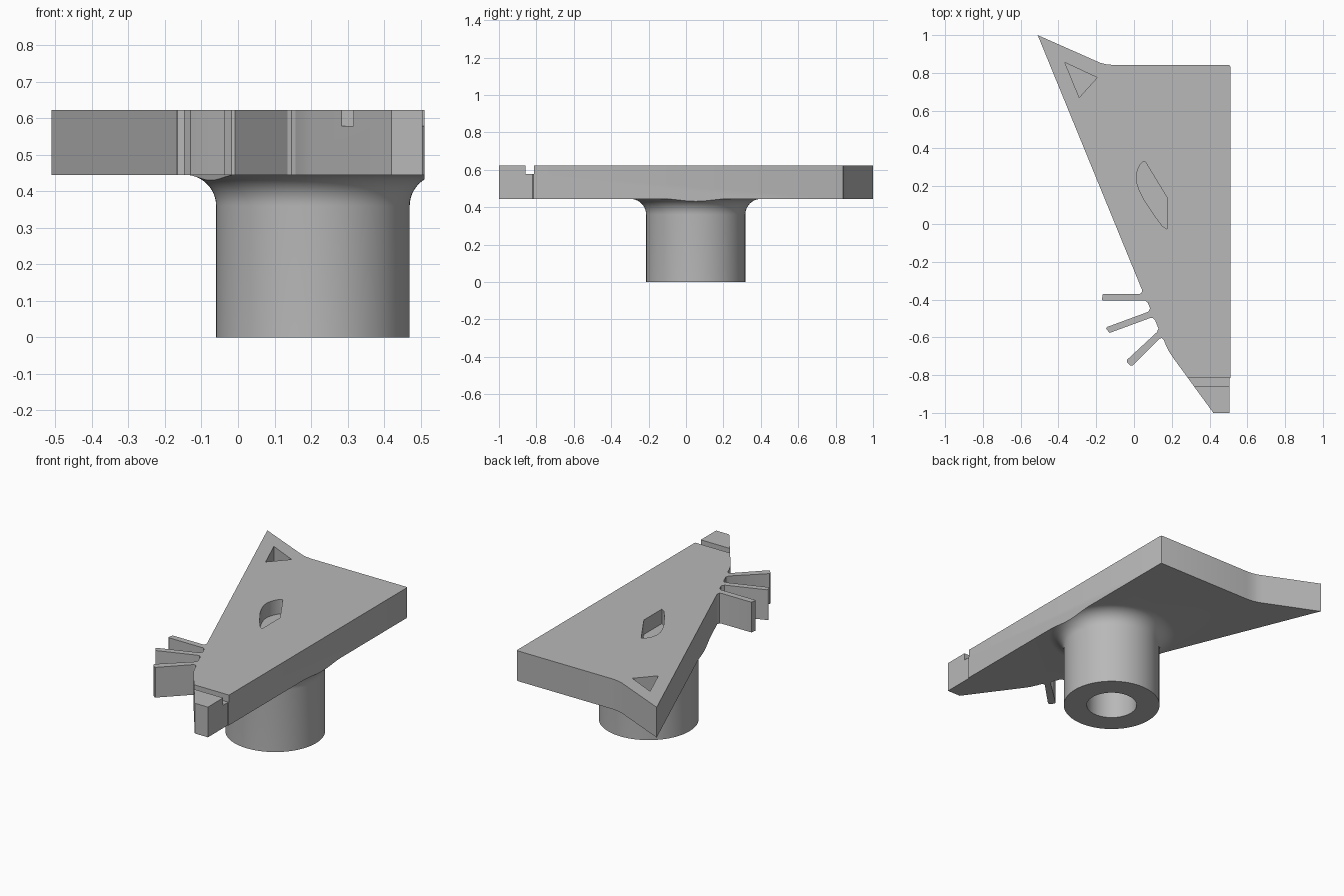
import bpy, bmesh, math

cube = bpy.data.objects.get("Cube")
if cube:
    bpy.data.objects.remove(cube, do_unlink=True)

grey = bpy.data.materials.new("plain grey")
grey.use_nodes = True
COLOUR = (0.48, 0.48, 0.48, 1)
grey.diffuse_color = COLOUR
grey.node_tree.nodes["Principled BSDF"].inputs["Base Color"].default_value = COLOUR

BOTTOM, TOP = 0.445, 0.622      # plate heights
CX, CY = 0.205, 0.052           # stem axis


def finish(bm, name):
    bmesh.ops.recalc_face_normals(bm, faces=bm.faces)
    mesh = bpy.data.meshes.new(name)
    bm.to_mesh(mesh)
    bm.free()
    mesh.materials.append(grey)
    obj = bpy.data.objects.new(name, mesh)
    bpy.context.collection.objects.link(obj)
    return obj


def prism(name, points, low, high):
    bm = bmesh.new()
    face = bm.faces.new([bm.verts.new((x, y, low)) for x, y in points])
    grown = bmesh.ops.extrude_face_region(bm, geom=[face])["geom"]
    verts = [v for v in grown if isinstance(v, bmesh.types.BMVert)]
    bmesh.ops.translate(bm, verts=verts, vec=(0, 0, high - low))
    return finish(bm, name)


def rectangle(x0, x1, y0, y1):
    return [(x0, y0), (x1, y0), (x1, y1), (x0, y1)]


def lathe(name, profile, steps=72):
    """Closed solid of revolution about the stem axis from (radius, z) points."""
    bm = bmesh.new()
    rings = []
    for r, z in profile:
        rings.append([bm.verts.new((CX + r * math.cos(math.tau * i / steps),
                                    CY + r * math.sin(math.tau * i / steps), z))
                      for i in range(steps)])
    for a, b in zip(rings, rings[1:]):
        for i in range(steps):
            j = (i + 1) % steps
            bm.faces.new((a[i], a[j], b[j], b[i]))
    bm.faces.new(rings[0])
    bm.faces.new(rings[-1])
    return finish(bm, name)


def combine(target, tool, operation):
    mod = target.modifiers.new(operation, "BOOLEAN")
    mod.operation, mod.object, mod.solver = operation, tool, "EXACT"
    bpy.context.view_layer.objects.active = target
    bpy.ops.object.modifier_apply(modifier=mod.name)
    bpy.data.objects.remove(tool, do_unlink=True)


# Outline of the head: ear, back, nose, then three whiskers
ear_and_back = [(-0.51, 1.0), (-0.205, 0.865), (-0.18, 0.854), (-0.15, 0.846), (-0.11, 0.842),
                (0.5, 0.842), (0.507, 0.839), (0.51, 0.832)]
nose = [(0.51, -0.815), (0.505, -0.82), (0.505, -1.0), (0.42, -1.0),
        (0.205, -0.705), (0.185, -0.675), (0.168, -0.64), (0.157, -0.612), (0.147, -0.604)]
whiskers = [(0.135, -0.607), (-0.008, -0.75), (-0.018, -0.75), (-0.038, -0.73), (-0.038, -0.72),
            (0.122, -0.572), (0.129, -0.553), (0.112, -0.51), (0.1, -0.497), (0.082, -0.499),
            (-0.13, -0.577), (-0.148, -0.553), (-0.142, -0.545), (0.075, -0.465), (0.085, -0.447),
            (0.073, -0.417), (0.06, -0.405), (-0.165, -0.405), (-0.17, -0.4), (-0.165, -0.37),
            (0.03, -0.37), (0.04, -0.366), (0.043, -0.35)]
outline = ear_and_back + nose + whiskers

# Stem with a flared shoulder, trimmed to the outline together with the plate
FLARE, RADIUS = 0.085, 0.265
stem_profile = [(RADIUS, 0)]
for i in range(13):
    a = math.pi / 2 * i / 12
    stem_profile.append((RADIUS + FLARE * (1 - math.cos(a)), BOTTOM - FLARE * (1 - math.sin(a))))
stem_profile.append((RADIUS + FLARE, BOTTOM + 0.05))
stem = lathe("stem", stem_profile)
slab = prism("slab", rectangle(-1.5, 1.5, -1.5, 1.5), BOTTOM, 1)
combine(slab, stem, "UNION")
head = prism("head_on_stem", outline, -0.1, TOP)
combine(head, slab, "INTERSECT")

# Blind bore in the stem
combine(head, lathe("bore", [(0.138, -0.1), (0.138, 0.4)]), "DIFFERENCE")

# Eye and ear pockets, nose groove
eye = [(0.058, 0.332), (0.175, 0.14), (0.175, -0.028), (0.15, -0.01), (0.118, 0.032),
       (0.085, 0.08), (0.055, 0.125), (0.03, 0.175), (0.014, 0.22), (0.012, 0.255),
       (0.02, 0.29), (0.035, 0.318), (0.046, 0.329)]
ear = [(-0.366, 0.855), (-0.195, 0.775), (-0.29, 0.67)]
for name, points, depth in (("eye_pocket", eye, 0.085), ("ear_pocket", ear, 0.085),
                            ("nose_groove", rectangle(0.1, 0.8, -0.858, -0.812), 0.043)):
    combine(head, prism(name, points, TOP - depth, TOP + 0.1), "DIFFERENCE")

bpy.ops.object.select_all(action="DESELECT")
head.select_set(True)
bpy.context.view_layer.objects.active = head
bpy.ops.object.shade_smooth_by_angle(angle=math.radians(28))
